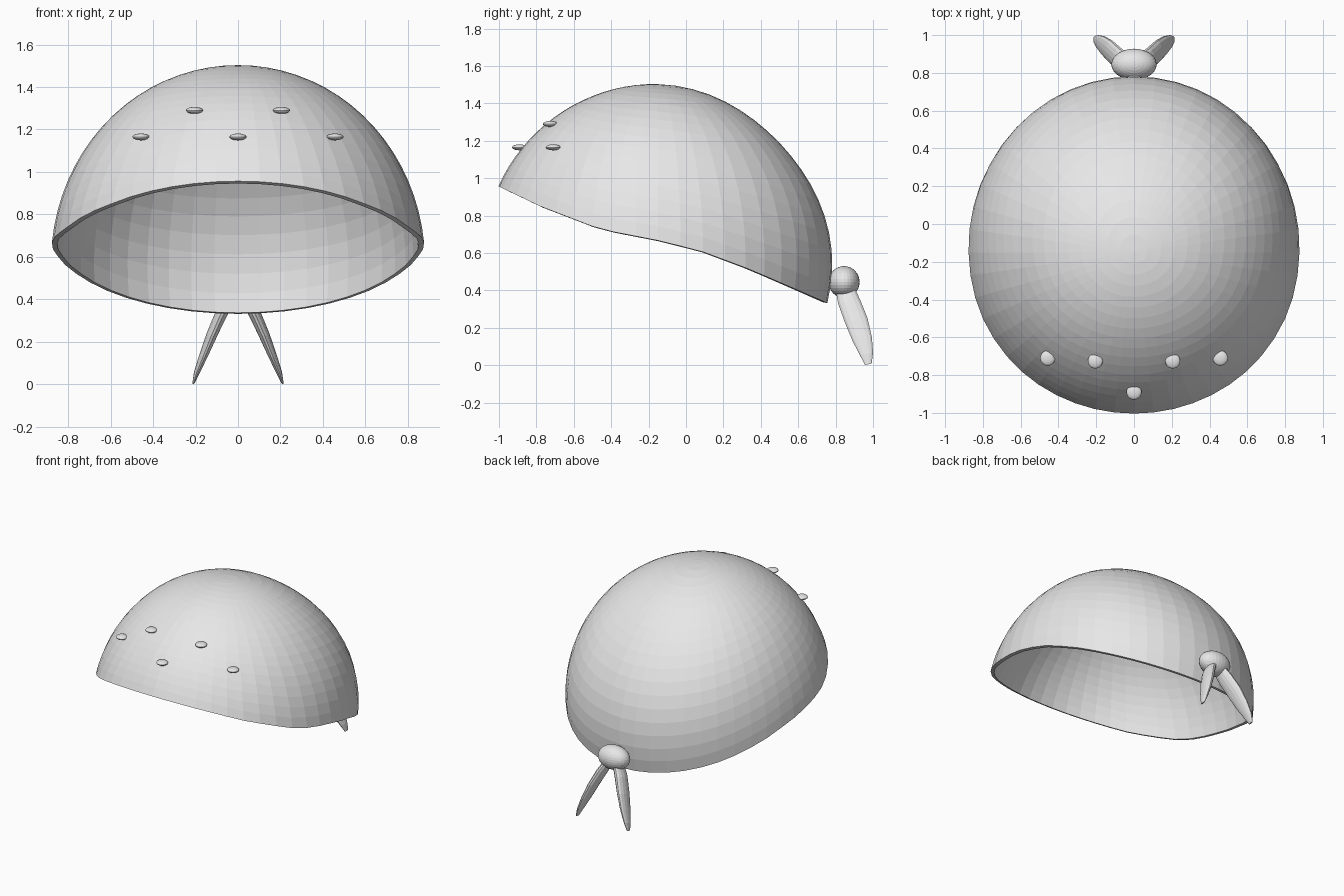
import bpy, bmesh, math
from mathutils import Vector

cube = bpy.data.objects.get("Cube")
if cube:
    bpy.data.objects.remove(cube, do_unlink=True)

grey = bpy.data.materials.new("plain_grey")
grey.use_nodes = True
colour = (0.8, 0.8, 0.8, 1)
grey.diffuse_color = colour
grey.node_tree.nodes["Principled BSDF"].inputs["Base Color"].default_value = colour


def make_object(name, bm):
    bmesh.ops.recalc_face_normals(bm, faces=bm.faces)
    mesh = bpy.data.meshes.new(name)
    bm.to_mesh(mesh)
    bm.free()
    mesh.materials.append(grey)
    obj = bpy.data.objects.new(name, mesh)
    bpy.context.collection.objects.link(obj)
    return obj


def ellipsoid(name, centre, radii, segments, rings):
    bm = bmesh.new()
    bmesh.ops.create_uvsphere(bm, u_segments=segments, v_segments=rings, radius=1)
    bmesh.ops.scale(bm, vec=radii, verts=bm.verts)
    bmesh.ops.translate(bm, vec=centre, verts=bm.verts)
    return make_object(name, bm)


def bridge(bm, a, b):
    for i in range(len(a)):
        j = (i + 1) % len(a)
        bm.faces.new((a[i], a[j], b[j], b[i]))


# Cap shell: a slightly flattened dome trimmed along a sloping brim line
CENTRE = Vector((0, -0.15, 0.57))
BACK_CROWN = Vector((0, 0.72, 0.69))
BRIM = [(-1.0, 0.955), (-0.78, 0.85), (-0.46, 0.727), (-0.15, 0.667),
        (0.08, 0.61), (0.34, 0.513), (0.61, 0.396), (0.76, 0.33)]


def brim_height(y):
    for (y0, z0), (y1, z1) in zip(BRIM, BRIM[1:]):
        if y <= y1:
            break
    return z0 + (z1 - z0) * (y - y0) / (y1 - y0)


def dome_point(azimuth, polar):
    d = Vector((math.sin(polar) * math.cos(azimuth),
                math.sin(polar) * math.sin(azimuth), math.cos(polar)))
    r = 0.937 - 0.04 * max(0, d.dot(BACK_CROWN)) ** 6
    return CENTRE + Vector((d.x * 0.94, d.y, d.z)) * r


def brim_angle(azimuth):
    low, high = 0.5, 2.4
    for _ in range(30):
        mid = (low + high) / 2
        p = dome_point(azimuth, mid)
        if p.z > brim_height(p.y):
            low = mid
        else:
            high = mid
    return low


SEGMENTS, RINGS = 48, 18
bm = bmesh.new()
azimuths = [math.tau * i / SEGMENTS for i in range(SEGMENTS)]
limits = [brim_angle(a) for a in azimuths]
pole = bm.verts.new(dome_point(0, 0))
previous = None
for k in range(1, RINGS + 1):
    ring = [bm.verts.new(dome_point(a, m * k / RINGS)) for a, m in zip(azimuths, limits)]
    if previous:
        bridge(bm, previous, ring)
    else:
        for i in range(SEGMENTS):
            bm.faces.new((pole, ring[i], ring[(i + 1) % SEGMENTS]))
    previous = ring
cap = make_object("cap_shell", bm)
# Normals must face outward so the thickness grows inward
if cap.data.polygons[0].normal.z < 0:
    cap.data.flip_normals()
thickness = cap.modifiers.new("thickness", "SOLIDIFY")
thickness.thickness = 0.025
thickness.offset = -1

# Raised spots across the front
for i, (x, y, z) in enumerate([(0, -0.89, 1.165), (0.205, -0.725, 1.29), (-0.205, -0.725, 1.29),
                               (0.457, -0.71, 1.165), (-0.457, -0.71, 1.165)]):
    ellipsoid(f"front_spot_{i + 1}", (x, y, z), (0.04, 0.04, 0.016), 20, 10)

# Knot at the back
ellipsoid("knot", (0, 0.845, 0.445), (0.12, 0.083, 0.085), 28, 16)

# Two curved tails: path x, y, z, then half width across and along
TAIL = [(0.02, 0.84, 0.44, 0.03, 0.045), (0.075, 0.872, 0.34, 0.032, 0.06),
        (0.12, 0.91, 0.24, 0.028, 0.062), (0.16, 0.942, 0.14, 0.022, 0.053),
        (0.192, 0.965, 0.06, 0.015, 0.036), (0.21, 0.975, 0.005, 0.005, 0.018)]
for name, side in (("left_tail", 1), ("right_tail", -1)):
    bm = bmesh.new()
    rings = []
    for x, y, z, w, h in TAIL:
        ring = []
        for i in range(14):
            c, s = math.cos(math.tau * i / 14), math.sin(math.tau * i / 14)
            ring.append(bm.verts.new((side * (x + w * c), y + h * s, z + 0.2 * h * s)))
        rings.append(ring)
    for a, b in zip(rings, rings[1:]):
        bridge(bm, a, b)
    bm.faces.new(rings[0])
    bm.faces.new(rings[-1])
    make_object(name, bm)
